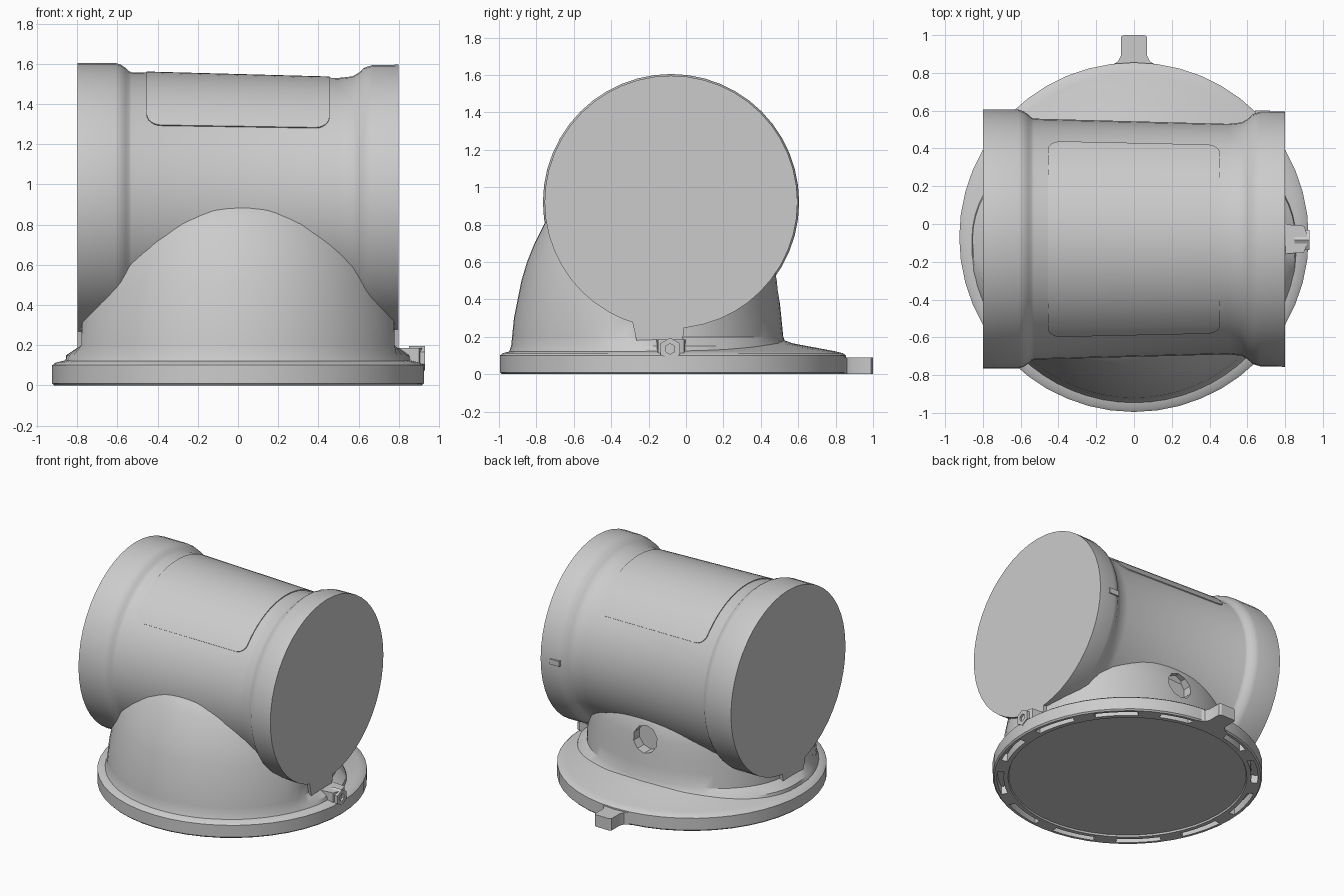
import bpy, bmesh, math
from math import sin, cos, pi, radians, sqrt
from mathutils import Matrix, Vector

cube = bpy.data.objects.get("Cube")
if cube:
    bpy.data.objects.remove(cube, do_unlink=True)

grey = bpy.data.materials.new("light_grey")
grey.use_nodes = True
grey.diffuse_color = (0.6, 0.6, 0.6, 1)
grey.node_tree.nodes["Principled BSDF"].inputs["Base Color"].default_value = (0.6, 0.6, 0.6, 1)

SEG = 48
AXIS = Vector((0, -0.08, 0.92))       # centre of the horizontal drum
BASE = Vector((0, -0.07, 0))          # centre of the base plate


def finish(name, bm, angle=30):
    """Turn a bmesh into a shaded object."""
    bmesh.ops.remove_doubles(bm, verts=bm.verts, dist=1e-5)
    bmesh.ops.recalc_face_normals(bm, faces=bm.faces)
    mesh = bpy.data.meshes.new(name)
    bm.to_mesh(mesh)
    bm.free()
    mesh.materials.append(grey)
    ob = bpy.data.objects.new(name, mesh)
    bpy.context.collection.objects.link(ob)
    shade(ob, angle)
    return ob


def activate(ob):
    bpy.ops.object.select_all(action='DESELECT')
    ob.select_set(True)
    bpy.context.view_layer.objects.active = ob


def shade(ob, angle=30):
    activate(ob)
    bpy.ops.object.shade_smooth_by_angle(angle=radians(angle))


def skin(name, rings, angle=30):
    """Bridge a list of closed point rings and cap both ends."""
    bm = bmesh.new()
    loops = [[bm.verts.new(p) for p in ring] for ring in rings]
    n = len(loops[0])
    for a, b in zip(loops, loops[1:]):
        for i in range(n):
            j = (i + 1) % n
            bm.faces.new((a[i], a[j], b[j], b[i]))
    bm.faces.new(loops[0])
    bm.faces.new(loops[-1])
    return finish(name, bm, angle)


def lathe(name, profile, centre, along_x=False):
    """Revolve (radius, height) pairs about z, or about x."""
    rings = []
    for r, h in profile:
        ring = []
        for i in range(SEG):
            c, s = r * cos(2 * pi * i / SEG), r * sin(2 * pi * i / SEG)
            ring.append(centre + Vector((h, c, s) if along_x else (c, s, h)))
        rings.append(ring)
    return skin(name, rings)


def prism(name, outline, low, high, centre=(0, 0, 0)):
    """Extrude an xy outline between two heights."""
    c = Vector(centre)
    return skin(name, [[c + Vector((x, y, z)) for x, y in outline] for z in (low, high)])


def rod(name, start, end, radius, sides):
    start, end = Vector(start), Vector(end)
    bm = bmesh.new()
    turn = (end - start).to_track_quat('Z', 'Y').to_matrix().to_4x4()
    bmesh.ops.create_cone(bm, cap_ends=True, segments=sides, radius1=radius, radius2=radius,
                          depth=(end - start).length,
                          matrix=Matrix.Translation((start + end) / 2) @ turn)
    return finish(name, bm)


def cut(ob, tool):
    mod = ob.modifiers.new("cut", 'BOOLEAN')
    mod.operation = 'DIFFERENCE'
    mod.solver = 'EXACT'
    mod.object = tool
    activate(ob)
    bpy.ops.object.modifier_apply(modifier=mod.name)
    bpy.data.objects.remove(tool, do_unlink=True)
    shade(ob)


# Base plate with a shallow conical top and recessed underside
plate = lathe("base_plate", [(0.01, 0.012), (0.815, 0.012), (0.82, 0), (0.915, 0), (0.925, 0.01),
                             (0.925, 0.1), (0.91, 0.112), (0.87, 0.122), (0.64, 0.165),
                             (0.6, 0.18), (0.01, 0.18)], BASE)

# Ring of curved slots under the plate
for k in range(12):
    mid = 2 * pi * (k + 0.5) / 12
    arc = [mid + radians(d) for d in range(-10, 11, 4)]
    outline = [(0.895 * cos(a), 0.895 * sin(a)) for a in arc]
    outline += [(0.85 * cos(a), 0.85 * sin(a)) for a in reversed(arc)]
    cut(plate, prism("slot_cutter", outline, -0.05, 0.06, BASE))

# Rear tab with flared root
half_tab = [(0.07, 0.99), (0.07, 0.89), (0.085, 0.86), (0.14, 0.83), (0.16, 0.76)]
prism("rear_tab", [(0.055, 1.0)] + half_tab + [(-x, y) for x, y in reversed(half_tab)]
      + [(-0.055, 1.0)], 0, 0.09)

# Pedestal: full round bulge in front, narrower neck behind
levels = [(0.11, 0.87, 0.66), (0.15, 0.855, 0.62), (0.2, 0.85, 0.6), (0.3, 0.84, 0.59),
          (0.4, 0.82, 0.58), (0.5, 0.8, 0.57), (0.6, 0.77, 0.55), (0.7, 0.73, 0.5),
          (0.8, 0.68, 0.44), (0.87, 0.635, 0.4), (0.92, 0.58, 0.36)]
rings = []
for z, front, back in levels:
    limit = 0.86 if z < 0.18 else 0.78
    ring = []
    for i in range(64):
        c, s = cos(2 * pi * i / 64), sin(2 * pi * i / 64)
        if s <= 0:
            x, y = max(-limit, min(limit, front * c)), front * s
        else:
            x, y = min(front, limit) * c, back * s
        ring.append(AXIS + Vector((x, y, z - AXIS.z)))
    rings.append(ring)
pedestal = skin("pedestal", rings)
cut(pedestal, rod("port_cutter", (0, 0.42, 0.48), (0, 0.8, 0.48), 0.1, 10))

# Horizontal drum with a flange at each end and a slight taper
lathe("drum", [(0.01, -0.8), (0.685, -0.8), (0.685, -0.61), (0.677, -0.585), (0.66, -0.56),
               (0.645, -0.545), (0.638, -0.53), (0.61, 0.5), (0.618, 0.57), (0.635, 0.6),
               (0.662, 0.63), (0.674, 0.67), (0.676, 0.8), (0.01, 0.8)], AXIS, True)

# Raised cover panel with rounded corners, wrapped over the drum
bm = bmesh.new()
reach, corner, half_x = radians(54), 0.07, 0.455
rows = []
steps = [1 - 0.11 * (1 - cos(pi / 2 * k / 6)) for k in range(7)]
steps += [0.88 - 0.88 * k / 10 for k in range(1, 11)]
steps += [-t for t in reversed(steps[:-1])]
for t in steps:
    gap = max(0, corner - (1 - abs(t)) * reach * 0.625)
    w = half_x - corner + sqrt(corner ** 2 - gap ** 2)
    row = []
    for x in (-w, w):
        r = 0.638 - (x + 0.53) * 0.0272 + 0.006
        row.append(bm.verts.new(AXIS + Vector((x, r * sin(t * reach), r * cos(t * reach)))))
    rows.append(row)
for a, b in zip(rows, rows[1:]):
    bm.faces.new((a[0], a[1], b[1], b[0]))
panel = finish("cover_panel", bm)
for p in panel.data.polygons:
    if p.normal.z < 0:
        panel.data.flip_normals()
        break
thick = panel.modifiers.new("thickness", 'SOLIDIFY')
thick.thickness = 0.009
thick.offset = -1
activate(panel)
bpy.ops.object.modifier_apply(modifier=thick.name)
shade(panel)

# Lugs joining the flanges to the plate
for side, name in ((1, "left_lug"), (-1, "right_lug")):
    outline = [(side * x, y) for x, y in ((0.66, -0.3), (0.8, -0.3), (0.8, 0.0), (0.66, 0.0))]
    lug = prism(name, outline, 0.16, 0.34)
    for v in lug.data.vertices:
        if v.co.z < 0.2:
            v.co.y = -0.14 + (v.co.y + 0.15) * 0.8

# Clamp block, hex bolt and socket on the left side
prism("clamp_block", [(0.78, -0.16), (0.9, -0.15), (0.915, -0.11), (0.915, -0.05),
                      (0.9, -0.01), (0.78, 0.0)], 0.06, 0.185)
bolt = rod("hex_bolt", (0.85, -0.085, 0.135), (0.93, -0.085, 0.135), 0.06, 6)
cut(bolt, rod("socket_cutter", (0.915, -0.085, 0.135), (1.0, -0.085, 0.135), 0.028, 6))

# Small index mark on the rear of the left flange
prism("index_mark", [(0.64, 0.56), (0.72, 0.56), (0.72, 0.602), (0.64, 0.602)], 0.9, 0.94)
